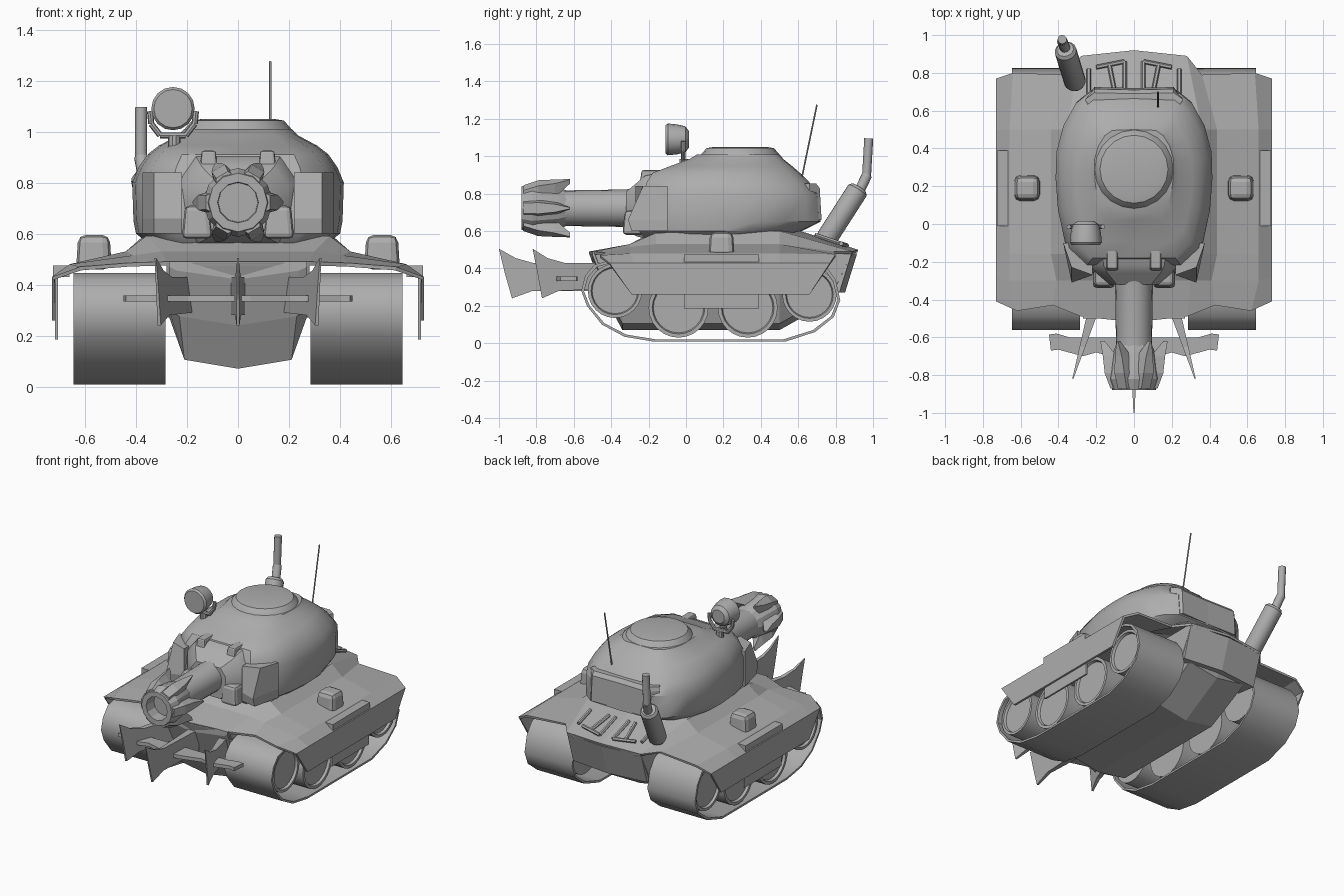
import bpy, bmesh, math
from mathutils import Vector

if "Cube" in bpy.data.objects:
    bpy.data.objects.remove(bpy.data.objects["Cube"])

steel = bpy.data.materials.new("grey_steel")
steel.diffuse_color = (0.42, 0.42, 0.42, 1)
steel.use_nodes = True
steel.node_tree.nodes["Principled BSDF"].inputs["Base Color"].default_value = steel.diffuse_color


def make(name, verts, faces, angle=None):
    me = bpy.data.meshes.new(name)
    me.from_pydata([tuple(v) for v in verts], [], faces)
    bm = bmesh.new()
    bm.from_mesh(me)
    bmesh.ops.recalc_face_normals(bm, faces=bm.faces)
    bm.to_mesh(me)
    bm.free()
    me.materials.append(steel)
    ob = bpy.data.objects.new(name, me)
    bpy.context.collection.objects.link(ob)
    if angle:
        bpy.ops.object.select_all(action='DESELECT')
        ob.select_set(True)
        bpy.context.view_layer.objects.active = ob
        bpy.ops.object.shade_smooth_by_angle(angle=math.radians(angle))
    return ob


def loft(name, rings, angle=None, caps=True, loop=False):
    """Skin closed rings that share one point count."""
    n, m = len(rings[0]), len(rings)
    verts = [v for r in rings for v in r]
    faces = [(i * n + j, i * n + (j + 1) % n, (i + 1) % m * n + (j + 1) % n, (i + 1) % m * n + j)
             for i in range(m if loop else m - 1) for j in range(n)]
    if caps and not loop:
        faces += [tuple(range(n)), tuple(range((m - 1) * n, m * n))]
    return make(name, verts, faces, angle)


def lathe(name, a, b, profile, n=20, loop=False, angle=35):
    """Turn (fraction along a-b, radius) pairs around the axis a-b."""
    a, b = Vector(a), Vector(b)
    q = (b - a).to_track_quat('Z', 'Y')
    rings = [[a.lerp(b, t) + q @ Vector((r * math.cos(k * math.tau / n), r * math.sin(k * math.tau / n), 0))
              for k in range(n)] for t, r in profile]
    return loft(name, rings, angle, loop=loop)


def rod(name, a, b, r, n=16):
    return lathe(name, a, b, [(0, r), (1, r)], n)


def box(name, lo, hi, bevel=0.0, taper=1.0):
    c = [(l + h) / 2 for l, h in zip(lo, hi)]
    rings = []
    for z, s in ((lo[2], 1), (hi[2], taper)):
        hx, hy = (hi[0] - lo[0]) / 2 * s, (hi[1] - lo[1]) / 2 * s
        rings.append([(c[0] + i * hx, c[1] + j * hy, z) for i, j in ((-1, -1), (1, -1), (1, 1), (-1, 1))])
    ob = loft(name, rings)
    if bevel:
        m = ob.modifiers.new("bevel", 'BEVEL')
        m.width, m.segments = bevel, 2
    return ob


def mirrored(half):
    """Close a half section given from the centre line outwards."""
    return half + [(-x, y, z) for x, y, z in reversed(half) if x > 0]


# Lower hull with a shallow V bottom
sections = [(-0.50, 0.42, 0.24, 0.27), (-0.43, 0.24, 0.23, 0.27), (-0.34, 0.07, 0.21, 0.28),
            (0.50, 0.07, 0.21, 0.28), (0.80, 0.24, 0.22, 0.28), (0.89, 0.44, 0.24, 0.28)]
rings = []
for y, zb, xb, xt in sections:
    mid = max(0.30, zb + 0.05)
    rings.append(mirrored([(0, y, zb), (xb, y, zb + 0.035), (xt, y, mid), (xt, y, 0.49)])
                 )
loft("lower_hull", rings)

# Upper deck, fenders and side skirts as one folded sheet
deck = [
    [(0, -.52, .49), (.28, -.49, .49), (.43, -.43, .485), (.62, -.46, .47), (.73, -.41, .43), (.73, -.29, .26)],
    [(0, -.30, .53), (.30, -.30, .53), (.41, -.30, .515), (.66, -.30, .48), (.73, -.28, .43), (.73, -.22, .26)],
    [(0, -.17, .60), (.36, -.16, .59), (.44, -.16, .53), (.66, -.16, .48), (.73, -.16, .43), (.73, -.14, .26)],
    [(0, .55, .62), (.36, .50, .60), (.44, .50, .53), (.66, .50, .48), (.73, .50, .43), (.73, .50, .26)],
    [(0, .92, .50), (.28, .89, .49), (.36, .79, .49), (.64, .80, .475), (.73, .77, .43), (.73, .66, .26)],
]
sheet = make("deck_and_skirts", [p for r in deck for p in r],
             [(i * 6 + j, i * 6 + j + 1, i * 6 + j + 7, i * 6 + j + 6) for i in range(4) for j in range(5)])
m = sheet.modifiers.new("mirror", 'MIRROR')
m.use_clip = True
m = sheet.modifiers.new("thickness", 'SOLIDIFY')
m.thickness, m.offset = 0.015, -1

# Nose lip and rear plate under the deck edge
loft("nose_lip", [[(-.28, y, z), (0, y - .03, z), (.28, y, z), (.28, -.40, z), (-.28, -.40, z)]
                  for y, z in ((-.47, .43), (-.49, .485))])
loft("rear_plate", [[(-.28, y, z), (0, y + .03, z), (.28, y, z), (.26, .70, z), (-.26, .70, z)]
                    for y, z in ((.82, .27), (.885, .48))])

# Tracks and road wheels
belt = [(-.56, .28), (-.53, .20), (-.45, .10), (-.33, .035), (-.17, .008), (.53, .008), (.69, .06), (.79, .14),
        (.825, .23), (.80, .34), (.75, .41), (.68, .445), (-.40, .445), (-.49, .42), (-.54, .36)]
for s in (-1, 1):
    rings = []
    for y, z in belt:
        iy, iz = 0.135 + (y - 0.135) * 0.978, 0.225 + (z - 0.225) * 0.94
        rings.append([(s * .285, y, z), (s * .645, y, z), (s * .645, iy, iz), (s * .285, iy, iz)])
    loft("track_belt", rings, 35, loop=True)
    for y, z, r in ((-.38, .28, .145), (-.04, .19, .16), (.33, .19, .16), (.66, .26, .145)):
        lathe("road_wheel", (s * .30, y, z), (s * .63, y, z),
              [(0, r * .94), (0, r), (1, r), (1, r * .88), (.95, r * .84)], 24)

    # Fender lamps, side lugs and hanging step plates
    x0, x1 = sorted((s * .495, s * .635))
    box("fender_box", (x0, .12, .46), (x1, .26, .595), .03, .88)
    x0, x1 = sorted((s * .66, s * .725))
    box("skirt_lug", (x0, -.01, .43), (x1, .39, .475))
    x0, x1 = sorted((s * .705, s * .717))
    box("step_plate", (x0, -.01, .185), (x1, .39, .43))

    # Rear deck hatch frames
    for xa, ya, xb, yb in ((.05, .69, .05, .86), (.05, .86, .20, .83), (.24, .69, .24, .82), (.10, .69, .13, .84)):
        rod("hatch_rib", (s * xa, ya, .625 - (ya - .55) * .33), (s * xb, yb, .625 - (yb - .55) * .33), .012, 6)

# Ram blades at the front: wedge-shaped plates with forked tips
centre = [(-1, .505), (-.97, .38), (-.93, .24), (-.82, .28), (-.46, .28), (-.46, .43), (-.82, .43), (-.91, .455)]
side = [(-.82, .505), (-.795, .38), (-.77, .24), (-.68, .28), (-.44, .29), (-.44, .43), (-.65, .43), (-.74, .455)]


def blade(name, prof, slope, x0, half):
    y0, y1 = prof[0][0], prof[4][0]
    rings = []
    for d in (-1, 1):
        rings.append([(x0 + slope * (y - y1) + d * (.003 + half * (y - y0) / (y1 - y0)), y, z) for y, z in prof])
    loft(name, rings)


blade("centre_blade", centre, 0, 0, .025)
for s in (-1, 1):
    blade("side_blade", side, s * -.30, s * .21, .027)
wing = [(0, -.60), (.20, -.60), (.34, -.60), (.41, -.58), (.45, -.585), (.44, -.67), (.40, -.665), (.27, -.70),
        (.20, -.68), (.05, -.72)]
loft("blade_crossbar", [mirrored([(x, y, z) for x, y in wing]) for z in (.333, .357)])

# Turret: stacked rounded outlines, each (z, half width, front, back)
shape = [(0, -1), (.62, -1), (.86, -.8), (.97, -.35), (1, 0), (.99, .3), (.90, .6), (.74, .85), (.55, .98), (0, 1)]
levels = [(.56, .35, -.22, .45), (.60, .40, -.25, .62), (.65, .41, -.26, .72), (.80, .415, -.23, .71),
          (.86, .39, -.21, .66), (.91, .355, -.18, .61), (.945, .31, -.09, .57), (.985, .235, .02, .52),
          (1.01, .21, .06, .50)]
rings = []
for z, hw, f, b in levels:
    rings.append(mirrored([(x * hw, (f + b) / 2 + y * (b - f) / 2, z) for x, y in shape]))
loft("turret", rings, 35)
lathe("turret_ring", (0, .2, .53), (0, .2, .61), [(0, .36), (1, .36)], 28)
lathe("cupola", (0, .29, .98), (0, .29, 1.05), [(0, .225), (.5, .205), (.9, .18), (1, .14)], 20)

# Rear stowage rim on the turret
loft("rear_rim", [mirrored([(0, .72 - d, z), (.21, .725 - d, z), (.26, .66, z), (.2, .55, z), (0, .55, z)])
                  for z, d in ((.66, 0), (.83, .01), (.855, .03))])

# Gun mantlet, cheek plates and barrel
GZ = .722
rings = []
for y, hx, lo, hi in ((-.15, .24, .57, .91), (-.22, .23, .56, .895), (-.26, .20, .57, .86), (-.32, .13, .60, .81)):
    k, c = .7, (lo + hi) / 2
    rings.append([(hx * k, y, lo), (hx, y, c - (c - lo) * .5), (hx, y, c + (hi - c) * .5), (hx * k, y, hi),
                  (-hx * k, y, hi), (-hx, y, c + (hi - c) * .5), (-hx, y, c - (c - lo) * .5), (-hx * k, y, lo)])
loft("mantlet", rings, 35)
for s in (-1, 1):
    x0, x1 = sorted((s * .10, s * .22))
    box("mantlet_cheek", (x0, -.34, .58), (x1, -.22, .71), .02, .8)
    x0, x1 = sorted((s * .08, s * .15))
    box("mantlet_hinge", (x0, -.25, .84), (x1, -.12, .925), .01, .8)
    # Angled cheek armour beside the gun
    loft("cheek_armour", [[(s * .22, -.27, z), (s * .33, -.33 + d, z), (s * .375, -.1, z), (s * .22, -.1, z)]
                          for z, d in ((.60, .04), (.66, .02), (.84, .10))])
lathe("barrel", (0, -.24, GZ), (0, -.80, GZ), [(0, .115), (.1, .105), (.15, .10), (1, .093)], 20)

# Muzzle brake with a hollow mouth and six swept teeth
lathe("muzzle", (0, -.64, GZ), (0, -.88, GZ),
      [(0, .095), (.2, .115), (.75, .135), (1, .115), (1, .08), (.35, .075)], 12, angle=20)
for k in range(6):
    a = k * math.tau / 6
    out, tan = Vector((math.cos(a), 0, math.sin(a))), Vector((-math.sin(a), 0, math.cos(a)))
    rings = []
    for y, r0, r1, w in ((-.87, .09, .125, .045), (-.79, .09, .155, .05), (-.70, .09, .165, .035),
                         (-.62, .155, .178, .006)):
        rings.append([Vector((0, y, GZ)) + out * r + tan * w * d
                      for r, d in ((r0, -1), (r0, 1), (r1, .6), (r1, -.6))])
    loft("muzzle_tooth", rings)

# Searchlight on a forked post
lathe("searchlight", (-.255, .015, 1.09), (-.255, -.11, 1.09),
      [(0, .045), (.15, .07), (.5, .08), (.9, .085), (1, .075)], 16)
rod("searchlight_post", (-.25, -.01, .88), (-.25, -.01, .985), .025, 10)
fork = [(-.345, 1.08), (-.34, 1.03), (-.305, .985), (-.205, .985), (-.17, 1.03), (-.165, 1.08)]
for (xa, za), (xb, zb) in zip(fork, fork[1:]):
    rod("searchlight_fork", (xa, -.015, za), (xb, -.015, zb), .012, 8)

# Antenna
rod("antenna", (.127, .61, .84), (.127, .70, 1.275), .005, 6)
rod("antenna_base", (.127, .61, .83), (.127, .617, .875), .014, 8)

# Exhaust stack
lathe("exhaust_muffler", (-.31, .745, .55), (-.365, .925, .83), [(0, .05), (.05, .058), (.95, .058), (1, .045)], 16)
rod("exhaust_elbow", (-.36, .92, .80), (-.38, .968, .90), .028, 12)
rod("exhaust_pipe", (-.38, .965, .89), (-.38, .977, 1.095), .024, 12)
